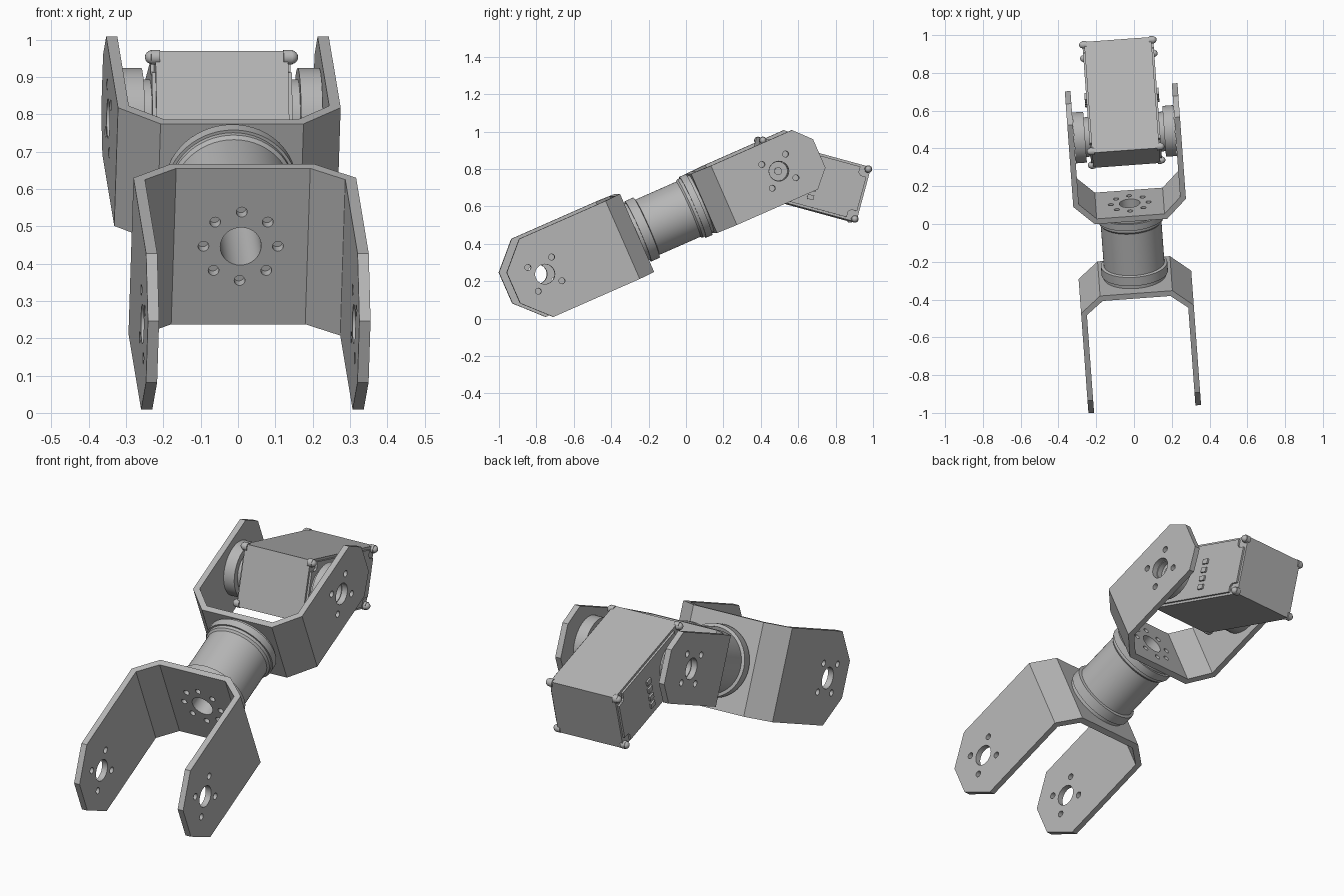
import bpy, bmesh
from math import radians, cos, sin, pi
from mathutils import Matrix, Vector

if "Cube" in bpy.data.objects:
    bpy.data.objects.remove(bpy.data.objects["Cube"])

grey = bpy.data.materials.new("plain_grey")
grey.use_nodes = True
GREY = (0.47, 0.47, 0.47, 1)
grey.diffuse_color = GREY
grey.node_tree.nodes["Principled BSDF"].inputs["Base Color"].default_value = GREY

# Frames: local x is across, local y runs along the arm, local z is up
YAW = Matrix.Rotation(radians(4.2), 4, 'Z')
TILT = YAW @ Matrix.Rotation(radians(23.7), 4, 'X')
ARM = Matrix.Translation((0.042, -0.776, 0.238)) @ TILT
REACH = 1.37
PIVOT = ARM @ Vector((0, REACH, 0))
REAR = Matrix.Translation(PIVOT) @ TILT @ Matrix.Rotation(pi, 4, 'Z')
SERVO = Matrix.Translation(PIVOT) @ YAW @ Matrix.Rotation(radians(-15.2), 4, 'X')


def make(name, bm):
    bmesh.ops.recalc_face_normals(bm, faces=bm.faces)
    me = bpy.data.meshes.new(name)
    bm.to_mesh(me)
    bm.free()
    me.materials.append(grey)
    ob = bpy.data.objects.new(name, me)
    bpy.context.collection.objects.link(ob)
    return ob


def place(ob, frame, smooth=True):
    bpy.ops.object.select_all(action='DESELECT')
    ob.select_set(True)
    bpy.context.view_layer.objects.active = ob
    if smooth:
        bpy.ops.object.shade_smooth_by_angle(angle=radians(30))
    ob.matrix_world = frame


def boolean(ob, cutter, op):
    mod = ob.modifiers.new(op.lower(), 'BOOLEAN')
    mod.operation, mod.object, mod.solver = op, cutter, 'EXACT'
    bpy.context.view_layer.objects.active = ob
    bpy.ops.object.modifier_apply(modifier=mod.name)
    bpy.data.objects.remove(cutter)


def prism(bm, pts, lo, hi, axis):
    """Extrude a flat outline from lo to hi along x or z."""
    at = (lambda a, b, h: (h, a, b)) if axis == 'X' else (lambda a, b, h: (a, b, h))
    low = [bm.verts.new(at(a, b, lo)) for a, b in pts]
    high = [bm.verts.new(at(a, b, hi)) for a, b in pts]
    bm.faces.new(low)
    bm.faces.new(high)
    for i in range(len(pts)):
        j = (i + 1) % len(pts)
        bm.faces.new((low[i], low[j], high[j], high[i]))


def rod(bm, centre, radius, length, axis, sides=32):
    turn = Matrix.Rotation(pi / 2, 4, 'Y' if axis == 'X' else 'X')
    bmesh.ops.create_cone(bm, cap_ends=True, segments=sides, radius1=radius,
                          radius2=radius, depth=length,
                          matrix=Matrix.Translation(centre) @ turn)


def lathe(name, profile, axis):
    """Spin a closed (distance along axis, radius) profile."""
    bm = bmesh.new()
    along = Vector((1, 0, 0)) if axis == 'X' else Vector((0, 1, 0))
    vs = [bm.verts.new(along * a + Vector((0, 0, r))) for a, r in profile]
    es = [bm.edges.new((vs[i], vs[i - 1])) for i in range(len(vs))]
    bmesh.ops.spin(bm, geom=vs + es, cent=(0, 0, 0), axis=along, angle=2 * pi,
                   steps=56, use_duplicate=False)
    bmesh.ops.remove_doubles(bm, verts=bm.verts, dist=1e-5)
    return make(name, bm)


def bracket(name, base, fold, half, tip_a, tip_b, tip_h, frame):
    """Folded U plate with clipped arm ends and bolt circles."""
    t = 0.03
    outer = [(0.299, -0.4), (0.299, fold), (0.192, base)]
    inner = [(0.18, base - t), (0.299 - t, fold - t * 0.4), (0.299 - t, -0.4)]
    right = outer[::-1]
    left = [(-x, y) for x, y in outer]
    left_in = [(-x, y) for x, y in inner[::-1]]
    bm = bmesh.new()
    prism(bm, left + right + inner[::-1] + left_in[::-1], -half, half, 'Z')
    ob = make(name, bm)
    bm = bmesh.new()
    prism(bm, [(1, half + 0.1), (1, -half - 0.1), (0.6, -half - 0.1), (0.6, -half),
               (tip_a, -half), (tip_b, -tip_h), (tip_b, tip_h), (tip_a, half),
               (0.6, half), (0.6, half + 0.1)], -0.5, 0.5, 'X')
    boolean(ob, make("tip_cutter", bm), 'INTERSECT')
    bm = bmesh.new()
    rod(bm, (0, 0, 0), 0.053, 0.8, 'X')
    for k in range(4):
        a = pi / 4 + k * pi / 2
        rod(bm, (0, 0.098 * cos(a), 0.098 * sin(a)), 0.016, 0.8, 'X', 20)
    mid = base - t / 2
    rod(bm, (0, mid, 0), 0.055, 0.1, 'Y')
    for k in range(8):
        a = k * pi / 4
        rod(bm, (0.1 * cos(a), mid, 0.1 * sin(a)), 0.0145, 0.1, 'Y', 20)
    boolean(ob, make("hole_cutter", bm), 'DIFFERENCE')
    place(ob, frame)


# Brackets
bracket("front_bracket", 0.548, 0.455, 0.228, -0.05, -0.184, 0.09, ARM)
bracket("rear_bracket", 0.43, 0.322, 0.173, -0.152, -0.236, 0.083, REAR)

# Tube joining the brackets, with stepped collars
tube = lathe("link_tube", [(0.548, 0.055), (0.548, 0.165), (0.568, 0.165), (0.568, 0.176),
                           (0.618, 0.176), (0.622, 0.161), (0.862, 0.161), (0.872, 0.17),
                           (0.888, 0.17), (0.888, 0.178), (0.925, 0.178), (0.925, 0.165),
                           (REACH - 0.43, 0.165), (REACH - 0.43, 0.055)], 'Y')
place(tube, ARM)

# Servo housing
S0, S1, U = -0.13, 0.48, 0.152
bm = bmesh.new()
prism(bm, [(S0, -U), (S1, -U), (S1, U), (S0, U)], -0.178, 0.178, 'X')
place(make("servo_body", bm), SERVO, False)

for side, label in ((1, "left"), (-1, "right")):
    # Side cover with notched corners
    n, g = 0.045, 0.012
    a, b, c = S0 + g, S1 - g, U - g
    bm = bmesh.new()
    prism(bm, [(a, -c + n), (a + n * 0.7, -c + n), (a + n, -c + n * 0.7), (a + n, -c),
               (b - n, -c), (b - n, -c + n * 0.7), (b - n * 0.7, -c + n), (b, -c + n),
               (b, c - n), (b - n * 0.7, c - n), (b - n, c - n * 0.7), (b - n, c),
               (a + n, c), (a + n, c - n * 0.7), (a + n * 0.7, c - n), (a, c - n)],
          side * 0.17, side * 0.188, 'X')
    place(make(label + "_cover", bm), SERVO, False)

    # Connector ribs on the cover
    bm = bmesh.new()
    for k in range(4):
        z = -0.1 + k * 0.045
        prism(bm, [(0.19, z), (0.225, z), (0.225, z + 0.025), (0.19, z + 0.025)],
              side * 0.185, side * 0.197, 'X')
    place(make(label + "_connector_ribs", bm), SERVO, False)

    # Corner bolts with domed heads
    bm = bmesh.new()
    for y in (S0 + 0.012, S1 - 0.012):
        for z in (U - 0.014, 0.014 - U):
            rod(bm, (side * 0.178, y, z), 0.02, 0.024, 'X', 20)
            bmesh.ops.create_uvsphere(bm, u_segments=16, v_segments=8, radius=0.018,
                                      matrix=Matrix.Translation((side * 0.188, y, z)))
    place(make(label + "_corner_bolts", bm), SERVO)

    # Output disc with recessed centre and screw
    disc = lathe(label + "_output_disc",
                 [(side * x, r) for x, r in ((0.18, 0.02), (0.18, 0.105), (0.21, 0.105),
                                             (0.21, 0.135), (0.268, 0.135), (0.268, 0.05),
                                             (0.24, 0.05), (0.24, 0.02))], 'X')
    place(disc, SERVO)
    bm = bmesh.new()
    rod(bm, (side * 0.215, 0, 0), 0.0205, 0.07, 'X', 24)
    place(make(label + "_centre_screw", bm), SERVO)
